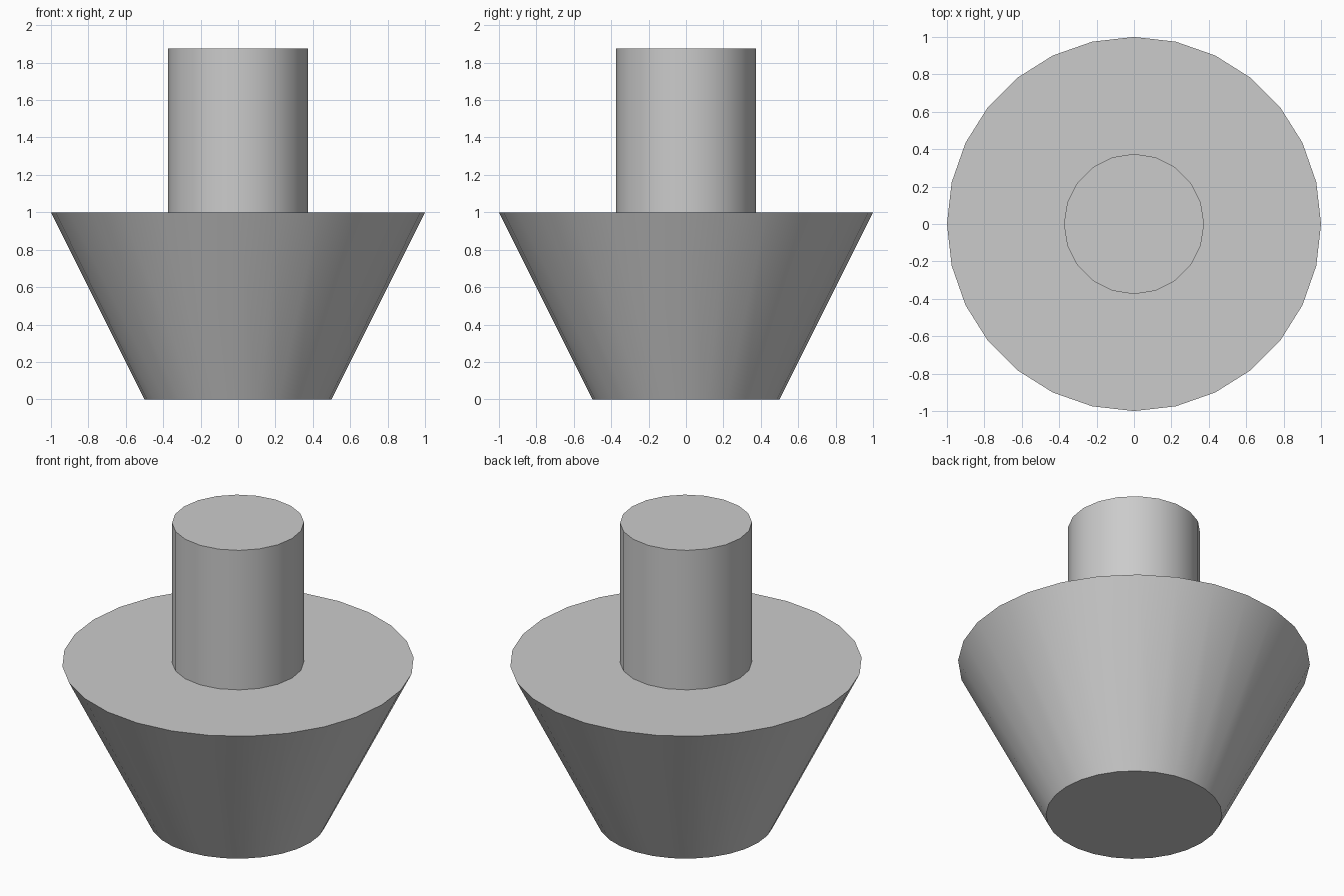
import bpy
import math

cube = bpy.data.objects.get("Cube")
if cube:
    bpy.data.objects.remove(cube, do_unlink=True)

# Single grey material
grey = bpy.data.materials.new("mid_grey")
grey.use_nodes = True
colour = (0.6, 0.6, 0.6, 1.0)
grey.diffuse_color = colour
grey.node_tree.nodes["Principled BSDF"].inputs["Base Color"].default_value = colour


def add_round(name, sides, bottom_radius, top_radius, bottom, top):
    """Capped cone or cylinder standing between two heights."""
    bpy.ops.mesh.primitive_cone_add(
        vertices=sides, radius1=bottom_radius, radius2=top_radius,
        depth=top - bottom, location=(0, 0, (bottom + top) / 2))
    part = bpy.context.object
    part.name = name
    part.data.materials.append(grey)
    bpy.ops.object.shade_smooth_by_angle(angle=math.radians(30))
    return part


# Flared body, wide at the top
add_round("tapered_body", 28, 0.5, 1.0, 0.0, 1.0)

# Straight stem on the body
add_round("stem", 20, 0.375, 0.375, 1.0, 1.875)
